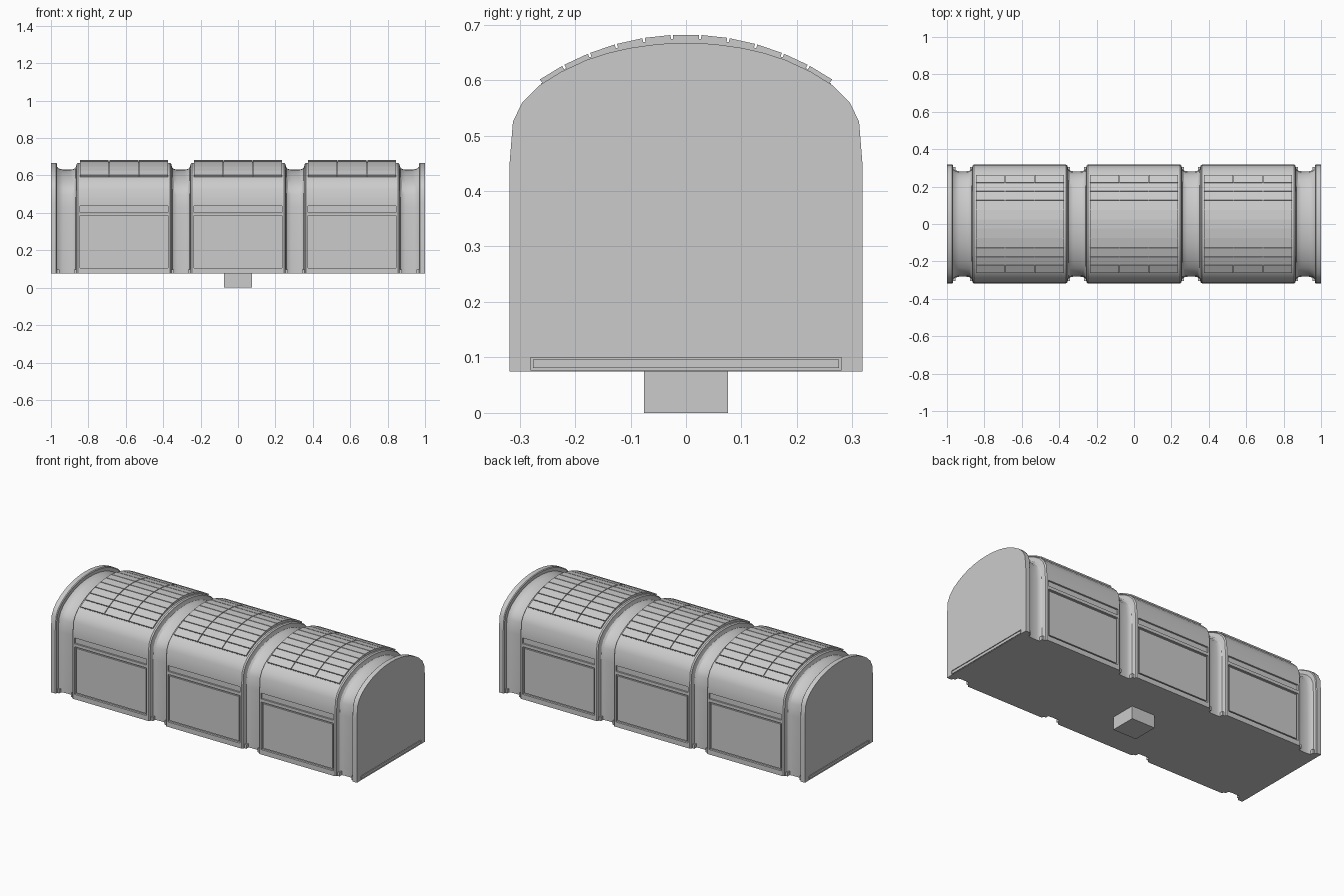
import bpy, bmesh, math
from mathutils import Matrix

if "Cube" in bpy.data.objects:
    bpy.data.objects.remove(bpy.data.objects["Cube"])

MODULES = (-0.61, 0.0, 0.61)
BASE, HALF_W, TOP = 0.075, 0.318, 0.667


def finish(name, bm):
    bmesh.ops.recalc_face_normals(bm, faces=bm.faces)
    me = bpy.data.meshes.new(name)
    bm.to_mesh(me)
    bm.free()
    ob = bpy.data.objects.new(name, me)
    bpy.context.collection.objects.link(ob)
    return ob


def add_box(bm, x0, x1, y0, y1, z0, z1):
    m = Matrix.Translation(((x0 + x1) / 2, (y0 + y1) / 2, (z0 + z1) / 2))
    m = m @ Matrix.Diagonal((x1 - x0, y1 - y0, z1 - z0, 1))
    bmesh.ops.create_cube(bm, size=1, matrix=m)


def shade(ob, angle=30):
    bpy.ops.object.select_all(action='DESELECT')
    ob.select_set(True)
    bpy.context.view_layer.objects.active = ob
    bpy.ops.object.shade_smooth_by_angle(angle=math.radians(angle))


# Arched cross-section, lofted along x with narrowed waists between modules
half = [(0.318, BASE), (0.318, 0.45), (0.312, 0.525), (0.295, 0.56), (0.265, 0.59),
        (0.225, 0.615), (0.18, 0.636), (0.14, 0.649), (0.10, 0.658), (0.05, 0.665)]
profile = half + [(0, TOP)] + [(-y, z) for y, z in reversed(half)]

stations = [(-1.0, 0), (-0.972, 0), (-0.968, 0.004), (-0.967, 0.022), (-0.955, 0.031), (-0.935, 0.036)]
for c in MODULES:
    left = [(-0.285, 0.036), (-0.268, 0.033), (-0.259, 0.026), (-0.255, 0.014),
            (-0.253, 0.005), (-0.246, 0)]
    stations += [(c + x, d) for x, d in left]
    stations += [(c - x, d) for x, d in reversed(left)]
stations += [(-x, d) for x, d in reversed(stations[:6])]

bm = bmesh.new()
rings = []
for x, d in stations:
    sy = (HALF_W - d) / HALF_W
    sz = (TOP - BASE - d) / (TOP - BASE)
    rings.append([bm.verts.new((x, y * sy, BASE + (z - BASE) * sz)) for y, z in profile])
n = len(profile)
for a, b in zip(rings, rings[1:]):
    for i in range(n):
        j = (i + 1) % n
        bm.faces.new((a[i], a[j], b[j], b[i]))
bm.faces.new(rings[0])
bm.faces.new(rings[-1])
body = finish("container_body", bm)

# Recesses for the side panels, the trim slots and the end sills
cut = bmesh.new()
fill = bmesh.new()
G = 0.009
for s in (-1, 1):
    def side(bm_, x0, x1, z0, z1, depth, out):
        ys = sorted((s * (HALF_W - depth), s * (HALF_W + out)))
        add_box(bm_, x0, x1, ys[0], ys[1], z0, z1)
    for c in MODULES:
        side(cut, c - 0.236, c + 0.236, 0.104, 0.385, 0.012, 0.05)
        side(fill, c - 0.236 + G, c + 0.236 - G, 0.104 + G, 0.385 - G, 0.014, -0.004)
        side(cut, c - 0.236, c + 0.236, 0.403, 0.437, 0.010, 0.05)
    xs = sorted((s * 0.994, s * 1.05))
    add_box(cut, xs[0], xs[1], -0.28, 0.28, 0.077, 0.10)
    xs = sorted((s * 0.99, s * 1.0))
    add_box(fill, xs[0], xs[1], -0.276, 0.276, 0.081, 0.096)
    # thin floor slots
    for x in (0.51, 0.71):
        add_box(cut, s * x - 0.004, s * x + 0.004, -0.05, 0.05, 0.05, 0.083)
cutter = finish("recess_cutter", cut)
cutter.hide_render = True
mod = body.modifiers.new("recesses", 'BOOLEAN')
mod.operation = 'DIFFERENCE'
mod.solver = 'EXACT'
mod.object = cutter
bpy.context.view_layer.objects.active = body
bpy.ops.object.modifier_apply(modifier=mod.name)
bpy.data.objects.remove(cutter)
shade(body)
finish("inset_panels", fill)

# Low plinths that step out into the waists
bm = bmesh.new()
for c in MODULES:
    add_box(bm, c - 0.268, c + 0.268, -0.305, 0.305, BASE, 0.098)
for s in (-1, 1):
    xs = sorted((s * 0.955, s * 0.985))
    add_box(bm, xs[0], xs[1], -0.305, 0.305, BASE, 0.098)
finish("plinths", bm)

# Curved roof tiles: 3 columns by 11 rows on each module
R, ZC, ROWS = 0.469, 0.682 - 0.469, 11
A = math.asin(0.265 / R)
bm = bmesh.new()
for c in MODULES:
    # backing sheet just below the tile faces
    arc = [(r, -A + 2 * A * i / ROWS) for r in (R - 0.007,) for i in range(ROWS + 1)]
    arc += [(R - 0.03, a) for _, a in reversed(arc)]
    ends = [[bm.verts.new((c + x, r * math.sin(a), ZC + r * math.cos(a))) for r, a in arc]
            for x in (-0.236, 0.236)]
    m = len(arc)
    for i in range(m):
        j = (i + 1) % m
        bm.faces.new((ends[0][i], ends[0][j], ends[1][j], ends[1][i]))
    for e in ends:
        bm.faces.new(e)
    # separate tiles
    for col in range(3):
        x0 = c - 0.238 + col * 0.476 / 3 + 0.002
        x1 = x0 + 0.476 / 3 - 0.004
        for row in range(ROWS):
            a0 = -A + 2 * A * row / ROWS + 0.0045
            a1 = -A + 2 * A * (row + 1) / ROWS - 0.0045
            q = [(R - 0.012, a0), (R, a0), (R, a1), (R - 0.012, a1)]
            v = [[bm.verts.new((x, r * math.sin(a), ZC + r * math.cos(a))) for r, a in q]
                 for x in (x0, x1)]
            for i in range(4):
                j = (i + 1) % 4
                bm.faces.new((v[0][i], v[0][j], v[1][j], v[1][i]))
            bm.faces.new(v[0])
            bm.faces.new(v[1])
finish("roof_tiles", bm)

# Central foot
bm = bmesh.new()
add_box(bm, -0.076, 0.076, -0.076, 0.076, 0, 0.08)
finish("foot", bm)
